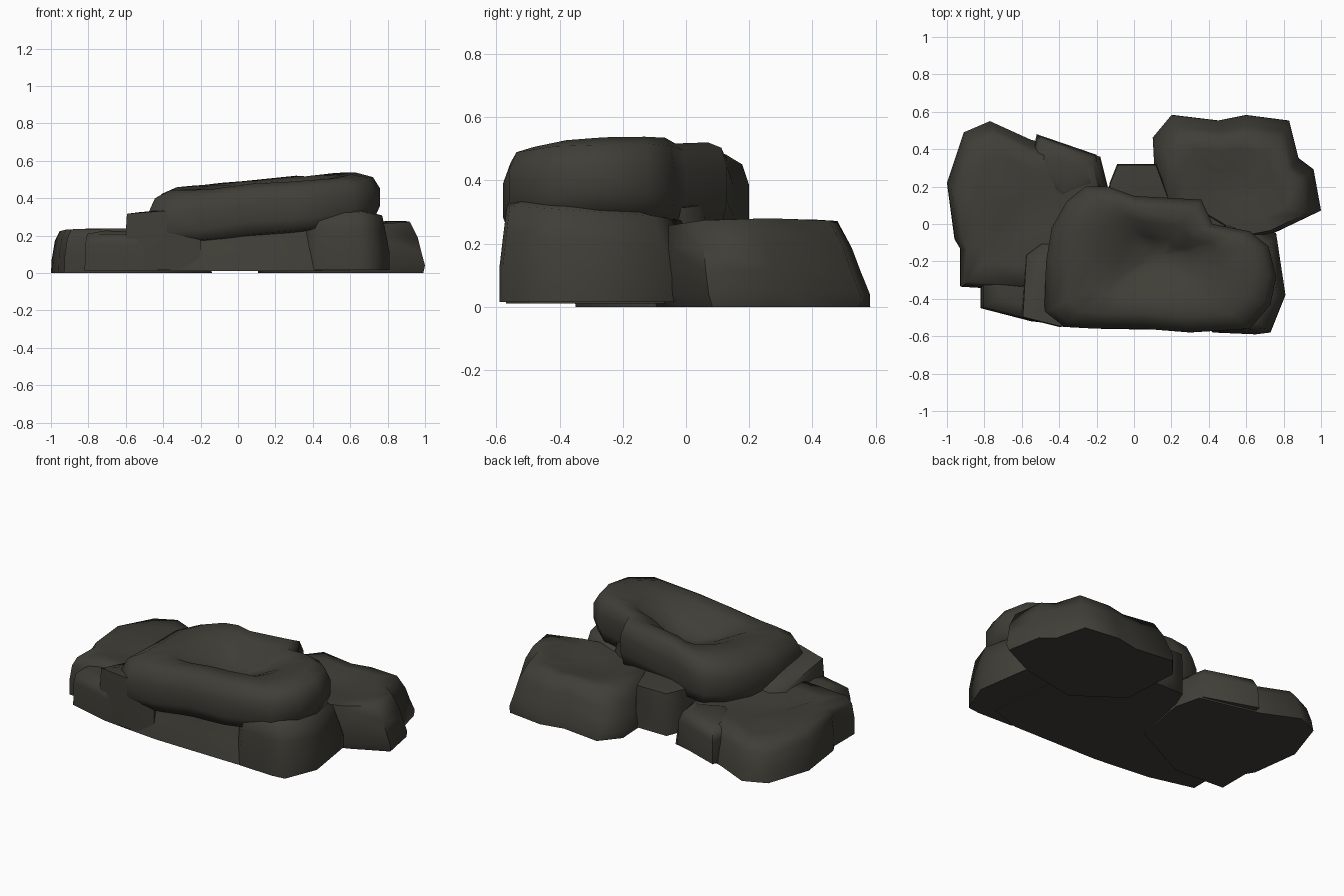
import bpy, bmesh, math
from mathutils import Vector, noise

if "Cube" in bpy.data.objects:
    bpy.data.objects.remove(bpy.data.objects["Cube"])

stone = bpy.data.materials.new("dark olive stone")
stone.use_nodes = True
colour = (0.05, 0.048, 0.038, 1)
stone.diffuse_color = colour
bsdf = stone.node_tree.nodes["Principled BSDF"]
bsdf.inputs["Base Color"].default_value = colour
bsdf.inputs["Roughness"].default_value = 0.9


def rock(name, outline, layers, centre, tilt=(0, 0), lean=0, rough=0.015, angle=70):
    """Loft an outline through (scale, height) layers, leaning in y with height."""
    bm = bmesh.new()
    c = Vector(centre)
    rings = []
    for i, (scale, z) in enumerate(layers):
        ring = []
        for point in outline:
            p = c + (Vector(point) - c) * scale
            p.y += lean * z
            h = z
            if z > 0.06:
                h += tilt[0] * p.x + tilt[1] * p.y
                h += rough * noise.noise((p.x * 4, p.y * 4, z * 5))
            ring.append(bm.verts.new((p.x, p.y, h)))
        rings.append(ring)
    n = len(outline)
    for low, high in zip(rings, rings[1:]):
        for i in range(n):
            j = (i + 1) % n
            bm.faces.new((low[i], low[j], high[j], high[i]))
    bm.faces.new(rings[0])
    bm.faces.new(rings[-1])
    bmesh.ops.recalc_face_normals(bm, faces=bm.faces)
    bmesh.ops.triangulate(bm, faces=[f for f in bm.faces if len(f.verts) > 4])
    mesh = bpy.data.meshes.new(name)
    bm.to_mesh(mesh)
    bm.free()
    mesh.materials.append(stone)
    obj = bpy.data.objects.new(name, mesh)
    bpy.context.collection.objects.link(obj)
    bpy.ops.object.select_all(action="DESELECT")
    obj.select_set(True)
    bpy.context.view_layer.objects.active = obj
    bpy.ops.object.shade_smooth_by_angle(angle=math.radians(angle))


# Low boulder behind on the left, its rear face sloping forward
rock("back_left_boulder",
     [(.1, .47), (.2, .59), (.45, .56), (.6, .59), (.83, .56), (.88, .36),
      (.96, .3), (1, .08), (.77, -.03), (.4, -.1), (.12, .1)],
     [(.98, 0), (1, .04), (.96, .12), (.92, .19), (.83, .265), (.6, .265), (.25, .25)],
     (.52, .25), lean=-.2, rough=.03)

# Low boulder behind on the right
rock("back_right_boulder",
     [(-1, .22), (-.91, .49), (-.77, .55), (-.55, .45), (-.18, .36),
      (-.14, .2), (-.2, -.15), (-.6, -.35), (-.93, -.33), (-.93, -.13), (-.96, -.08)],
     [(1, 0), (.99, .08), (.95, .17), (.89, .215), (.65, .225), (.3, .2)],
     (-.58, .1), tilt=(-.01, -.03), lean=-.12, rough=.025)

# Wedge and lower blocks around the right boulder
rock("right_rear_wedge",
     [(-.56, .3), (-.52, .48), (-.2, .37), (-.16, .2), (-.4, .1)],
     [(1, .01), (.97, .15), (.86, .2), (.5, .22)], (-.36, .25))
rock("right_front_boulder",
     [(-.82, -.45), (-.55, -.52), (-.38, -.54), (-.3, -.2), (-.6, -.08), (-.82, -.15)],
     [(1, .01), (.99, .15), (.95, .21), (.6, .22)], (-.55, -.3))
rock("right_step",
     [(-.6, -.5), (-.4, -.55), (-.2, -.54), (-.25, -.1), (-.5, -.1), (-.58, -.16)],
     [(1, .02), (1, .12), (.97, .22), (.6, .235)], (-.4, -.4), tilt=(0, -.2))

# Core under the slab, its front wall drawn in beneath the overhang
rock("core",
     [(-.38, -.54), (-.18, -.56), (.1, -.565), (.4, -.57), (.6, -.5),
      (.55, 0), (.35, .12), (-.1, .14), (-.3, .12)],
     [(1, .01), (.95, .12), (.88, .22), (.85, .32)], (.1, -.05))

# Bulging pillar under the left end
rock("left_pillar",
     [(.34, -.5), (.42, -.58), (.65, -.59), (.73, -.58), (.81, -.38), (.76, -.05),
      (.5, .05), (.4, -.2)],
     [(1, .015), (1, .09), (.93, .19), (.86, .28), (.5, .3)], (.53, -.42),
     tilt=(0, -.07))

# Small block filling the rear gap
rock("middle_block",
     [(-.15, .1), (-.13, .22), (-.09, .32), (.12, .32), (.2, .1)],
     [(1, .01), (1, .2), (.97, .27), (.6, .275)], (.02, .18), rough=.005)

# Overhanging tilted slab with a hollow in its top
rock("top_slab",
     [(-.48, -.47), (-.47, -.2), (-.44, -.02), (-.36, .12), (-.26, .2), (-.14, .2),
      (0, .15), (.36, .13), (.42, 0), (.62, -.04), (.72, -.12), (.76, -.28),
      (.73, -.43), (.62, -.56), (.3, -.58), (.05, -.56), (-.2, -.56), (-.38, -.55)],
     [(.8, .21), (.95, .225), (1, .29), (1, .39), (.94, .455), (.8, .483),
      (.55, .47), (.3, .4), (.12, .36)],
     (.12, -.17), tilt=(.1, .05), rough=.02)
